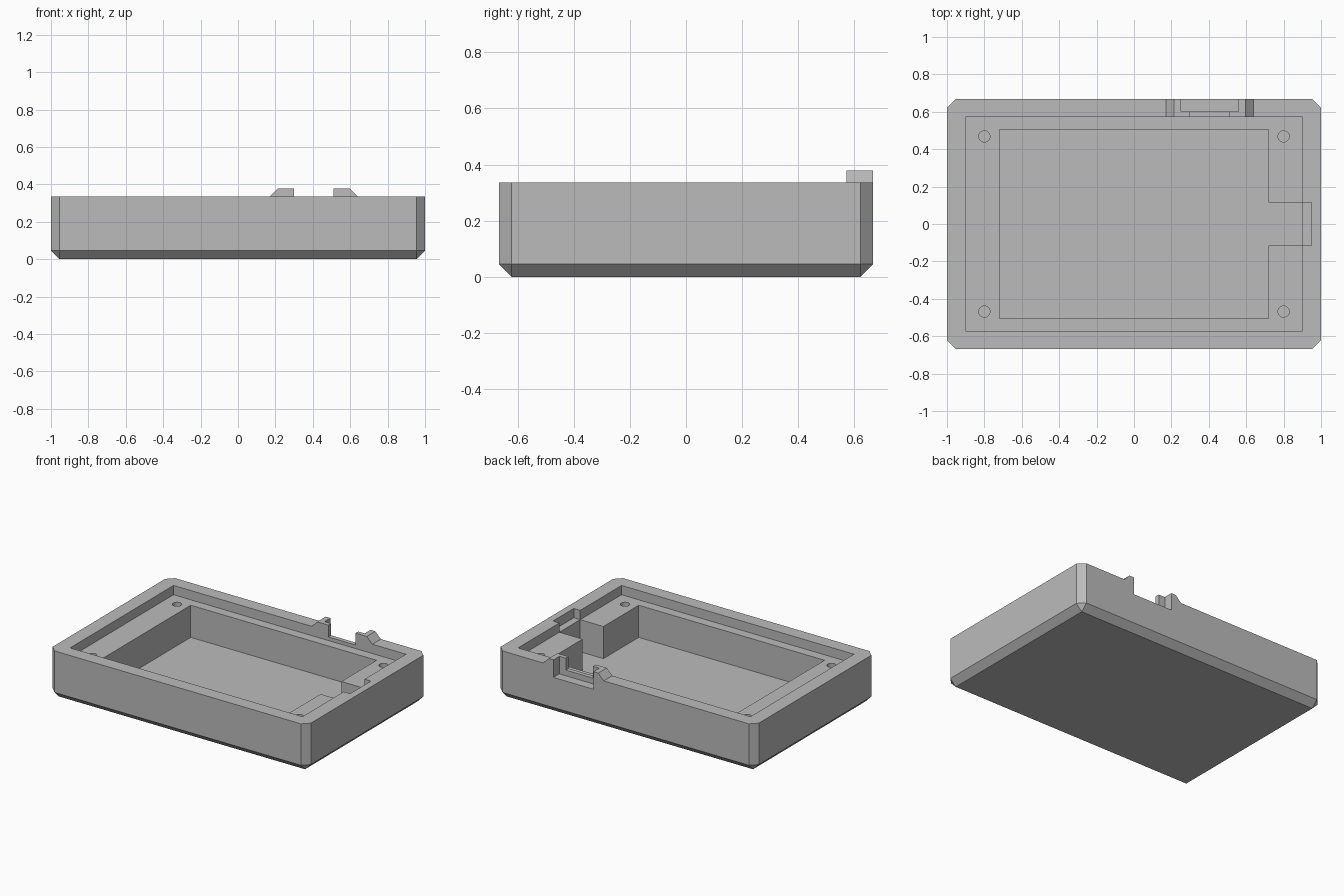
import bpy
import bmesh

cube = bpy.data.objects.get("Cube")
if cube:
    bpy.data.objects.remove(cube, do_unlink=True)

RIM, LEDGE, FLOOR = 0.335, 0.27, 0.045
TAB_TOP, CHAMFER, HALF_Y = 0.378, 0.045, 0.667
INNER_Y = 0.572
ABOVE = 0.5  # height that clears the whole case

grey = bpy.data.materials.new("plain_grey")
grey.use_nodes = True
colour = (0.5, 0.5, 0.5, 1)
grey.diffuse_color = colour
grey.node_tree.nodes["Principled BSDF"].inputs["Base Color"].default_value = colour


def finish(bm, name):
    bmesh.ops.recalc_face_normals(bm, faces=bm.faces)
    mesh = bpy.data.meshes.new(name)
    bm.to_mesh(mesh)
    bm.free()
    mesh.materials.append(grey)
    ob = bpy.data.objects.new(name, mesh)
    bpy.context.scene.collection.objects.link(ob)
    return ob


def extrude(bm, points, vector):
    face = bm.faces.new([bm.verts.new(p) for p in points])
    new = bmesh.ops.extrude_face_region(bm, geom=[face])["geom"]
    verts = [v for v in new if isinstance(v, bmesh.types.BMVert)]
    bmesh.ops.translate(bm, verts=verts, vec=vector)


def box(name, x0, x1, y0, y1, z0, z1):
    bm = bmesh.new()
    extrude(bm, [(x0, y0, z0), (x1, y0, z0), (x1, y1, z0), (x0, y1, z0)], (0, 0, z1 - z0))
    return finish(bm, name)


def boolean(target, other, operation):
    mod = target.modifiers.new(other.name, "BOOLEAN")
    mod.operation, mod.solver, mod.object = operation, "EXACT", other
    bpy.context.view_layer.objects.active = target
    bpy.ops.object.modifier_apply(modifier=mod.name)
    bpy.data.objects.remove(other, do_unlink=True)


# Case block, chamfered on the upright and bottom edges
case = box("case_tray", -1, 1, -HALF_Y, HALF_Y, 0, RIM)
bm = bmesh.new()
bm.from_mesh(case.data)
edges = [e for e in bm.edges if min(v.co.z for v in e.verts) < 0.01]
bmesh.ops.bevel(bm, geom=edges, offset=CHAMFER, segments=1, affect="EDGES")
bm.to_mesh(case.data)
bm.free()

# Pair of sloped tabs on the back rim, mirrored about the port
PORT_X = 0.405
for side, label in ((-1, "right_tab"), (1, "left_tab")):
    bm = bmesh.new()
    profile = [(0.07, RIM - 0.03), (0.235, RIM - 0.03), (0.235, RIM),
               (0.192, TAB_TOP), (0.07, TAB_TOP)]
    extrude(bm, [(PORT_X + side * x, INNER_Y, z) for x, z in profile],
            (0, HALF_Y - INNER_Y, 0))
    boolean(case, finish(bm, label), "UNION")

# Lid recess, main pocket, side channel, wall notch and stepped port slot
cuts = {
    "lid_recess": (-0.9, 0.9, -INNER_Y, INNER_Y, LEDGE, RIM + 0.001),
    "main_pocket": (-0.72, 0.72, -0.505, 0.505, FLOOR, RIM),
    "side_channel": (0.7, 0.9, -0.115, 0.115, FLOOR, RIM),
    "wall_notch": (0.88, 0.95, -0.115, 0.115, LEDGE, ABOVE),
    "port_slot_inner": (PORT_X - 0.105, PORT_X + 0.105, 0.55, 0.62, 0.295, ABOVE),
    "port_slot_outer": (PORT_X - 0.155, PORT_X + 0.155, 0.602, 0.7, 0.255, ABOVE),
}
for name, size in cuts.items():
    boolean(case, box(name, *size), "DIFFERENCE")

# Screw holes in the ledge corners
for x in (-0.8, 0.8):
    for y in (-0.468, 0.468):
        bm = bmesh.new()
        bmesh.ops.create_cone(bm, cap_ends=True, segments=32, radius1=0.03,
                              radius2=0.03, depth=0.2)
        bmesh.ops.translate(bm, verts=bm.verts, vec=(x, y, LEDGE - 0.05))
        boolean(case, finish(bm, "screw_hole"), "DIFFERENCE")

# Centre the tray with flat faces
case.data.materials.clear()
case.data.materials.append(grey)
for poly in case.data.polygons:
    poly.material_index = 0
    poly.use_smooth = False
